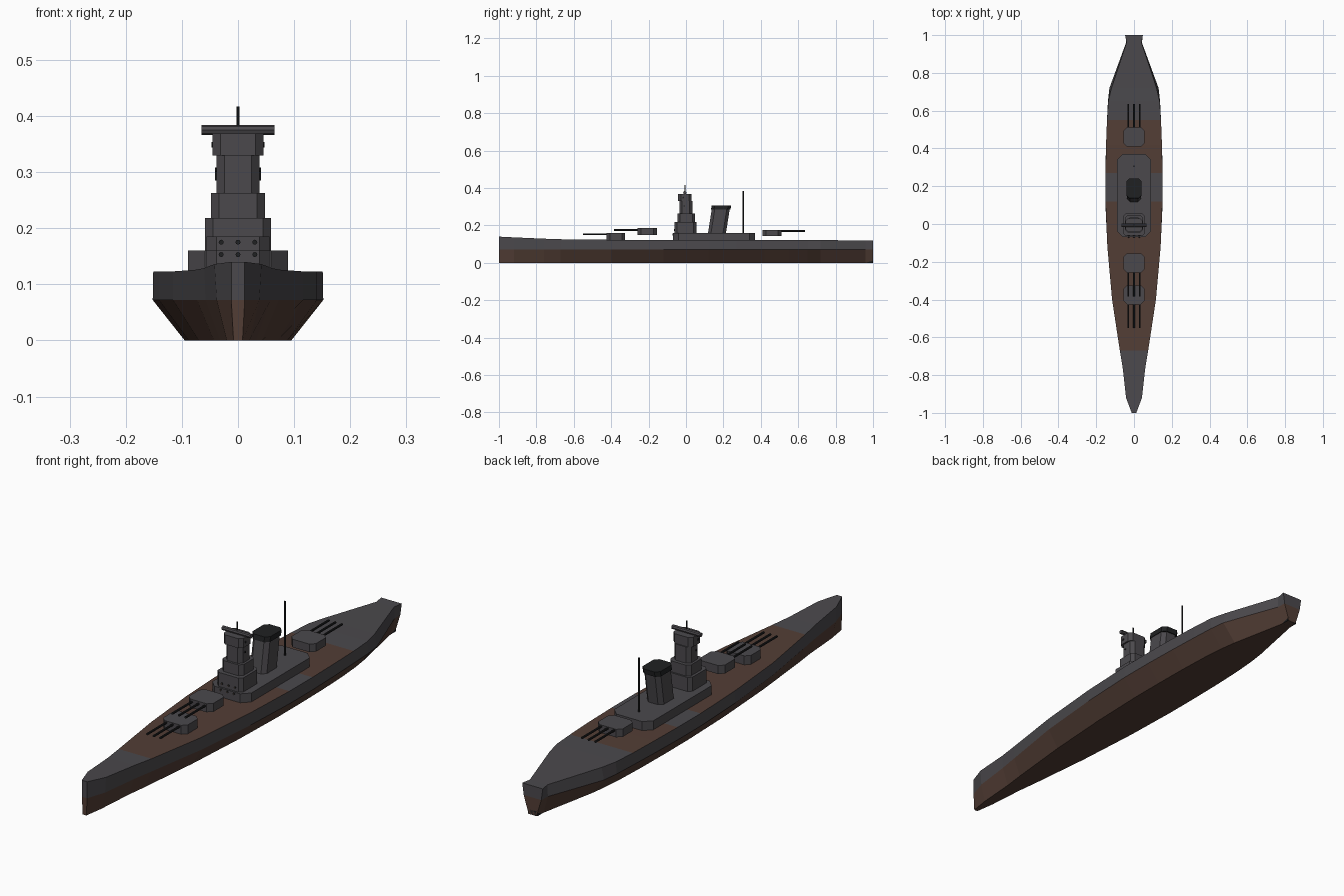
import bpy, bmesh, math
from mathutils import Vector

if "Cube" in bpy.data.objects:
    bpy.data.objects.remove(bpy.data.objects["Cube"])


def mat(name, col):
    m = bpy.data.materials.new(name)
    m.diffuse_color = (*col, 1)
    m.use_nodes = True
    m.node_tree.nodes["Principled BSDF"].inputs["Base Color"].default_value = m.diffuse_color
    return m


GREY = mat("steel grey", (0.070, 0.066, 0.073))
BROWN = mat("rust brown", (0.086, 0.048, 0.036))
BLACK = mat("soot black", (0.014, 0.015, 0.016))


def finish(name, bm, mats):
    bmesh.ops.recalc_face_normals(bm, faces=bm.faces)
    me = bpy.data.meshes.new(name)
    bm.to_mesh(me)
    bm.free()
    for m in mats:
        me.materials.append(m)
    ob = bpy.data.objects.new(name, me)
    bpy.context.collection.objects.link(ob)
    return ob


def block(name, hw, y0, y1, z0, z1, ch=0.012, lean=0.0, shrink=1.0, m=GREY):
    """Chamfered-corner box, optionally leaning aft and tapering upward."""
    bm = bmesh.new()
    cy, hl = (y0 + y1) / 2, (y1 - y0) / 2
    out = [(hw - ch, -hl), (hw, -hl + ch), (hw, hl - ch), (hw - ch, hl),
           (ch - hw, hl), (-hw, hl - ch), (-hw, ch - hl), (ch - hw, -hl)]
    lo = [bm.verts.new((x, y + cy, z0)) for x, y in out]
    hi = [bm.verts.new((x * shrink, y * shrink + cy + lean, z1)) for x, y in out]
    bm.faces.new(lo)
    bm.faces.new(hi)
    for i in range(8):
        j = (i + 1) % 8
        bm.faces.new((lo[i], lo[j], hi[j], hi[i]))
    return finish(name, bm, [m])


def rod(name, a, b, r, m=BLACK, sides=8):
    a, b = Vector(a), Vector(b)
    bm = bmesh.new()
    bmesh.ops.create_cone(bm, cap_ends=True, segments=sides, radius1=r, radius2=r,
                          depth=(b - a).length)
    q = (b - a).to_track_quat('Z', 'Y')
    for v in bm.verts:
        v.co = q @ v.co + (a + b) / 2
    return finish(name, bm, [m])


# Hull stations: y, deck half width, chine half width, keel half width, deck height
stations = [
    (-1.00, .012, .012, .008, .140), (-.92, .042, .038, .020, .136),
    (-.76, .060, .058, .032, .129), (-.67, .075, .073, .043, .126),
    (-.40, .116, .116, .070, .123), (-.12, .141, .141, .088, .123),
    (.12, .151, .152, .095, .123), (.27, .151, .152, .095, .123),
    (.42, .148, .148, .093, .123), (.55, .143, .143, .088, .122),
    (.65, .136, .138, .080, .122), (.72, .119, .130, .070, .121),
    (.96, .040, .042, .022, .120), (1.0, .047, .040, .018, .120)]
bm = bmesh.new()
rings = []
for y, d, c, k, h in stations:
    pts = [(k, 0), (c, .072), (d, h), (-d, h), (-c, .072), (-k, 0)]
    rings.append([bm.verts.new((x, y, z)) for x, z in pts])
for a, b in zip(rings, rings[1:]):
    for i in range(6):
        j = (i + 1) % 6
        f = bm.faces.new((a[i], a[j], b[j], b[i]))
        y = f.calc_center_median().y
        planked = -.67 < y < .12 or .27 < y < .55
        if i in (0, 4, 5) or (i == 2 and planked):
            f.material_index = 1
for r in (rings[0], rings[-1]):   # stem and transom, split at the waterline
    bm.faces.new((r[0], r[1], r[4], r[5])).material_index = 1
    bm.faces.new((r[1], r[2], r[3], r[4]))
finish("hull", bm, [GREY, BROWN])
block("stern_patch", .019, .965, 1.0, -0.0, .02, .003, m=BLACK).scale = (1.15, 1, 1)

# Superstructure deck house
block("deck_house", .089, -.07, .37, .115, .16, .03)

# Stepped bridge tower
tiers = [(.059, -.062, .055, .155, .218), (.048, -.045, .048, .218, .263),
         (.038, -.036, .034, .263, .330), (.045, -.042, .030, .330, .369)]
for n, t in enumerate(tiers):
    block(f"tower_tier_{n + 1}", *t, ch=.014)
rod("rangefinder_arm", (-.065, -.006, .375), (.065, -.006, .375), .009, GREY)
rod("tower_mast", (0, -.006, .375), (0, -.006, .417), .003)
for s in (-1, 1):
    rod("tower_sight_upper", (s * .043, -.015, .349), (s * .047, -.015, .349), .005)
    rod("tower_sight_lower", (s * .036, -.01, .304), (s * .041, -.01, .304), .004)

# Portholes on the tower front
for x in (-.03, 0, .03):
    for y, z in ((-.07, .152), (-.062, .175)):
        rod("porthole", (x, y + .002, z), (x, y - .002, z), .005)
        rod("porthole_glass", (x, y, z), (x, y - .003, z), .0025, BROWN)

# Raked funnel with dark cap
block("funnel", .038, .117, .213, .155, .288, .016, lean=.021)
block("funnel_cap", .041, .134, .238, .285, .306, .016, lean=.003, m=BLACK)

# Aft mast
rod("aft_mast", (0, .305, .155), (0, .305, .383), .004)

# Main turrets: rear and front of house, base and top, muzzle end, barrel height
turrets = [("fore_turret", -.425, -.325, .123, .160, -.55, .153),
           ("raised_turret", -.258, -.155, .150, .185, -.385, .175),
           ("aft_turret", .41, .51, .143, .176, .635, .170)]
for name, y0, y1, z0, z1, tip, gz in turrets:
    block(name, .056, y0, y1, z0, z1, .018)
    for x in (-.03, 0, .03):
        rod(name + "_barrel", (x, (y0 + y1) / 2, gz), (x, tip, gz), .0045)
